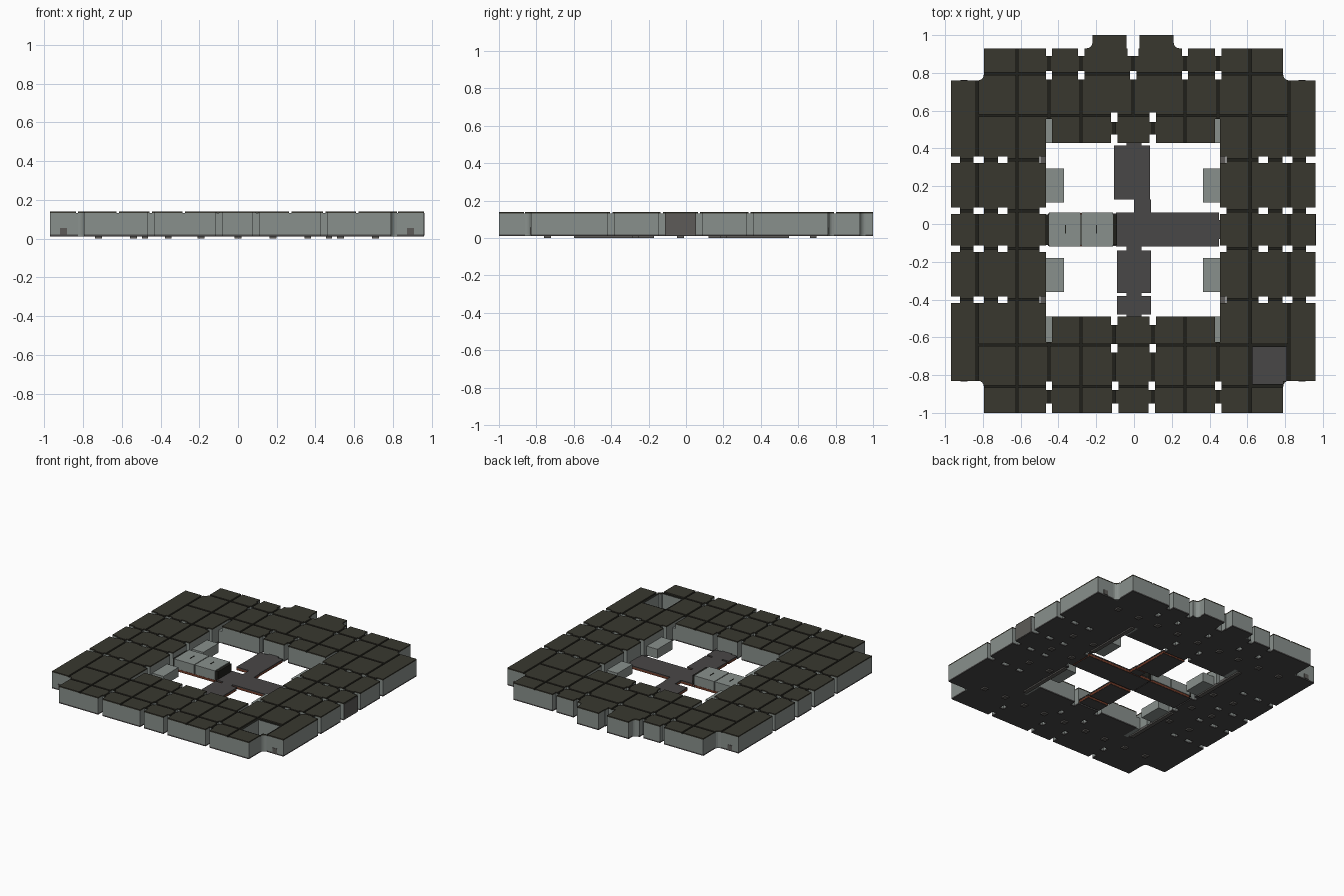
import bpy, bmesh, math

if "Cube" in bpy.data.objects:
    bpy.data.objects.remove(bpy.data.objects["Cube"])

def material(name, c):
    m = bpy.data.materials.new(name)
    m.diffuse_color = (*c, 1)
    m.use_nodes = True
    m.node_tree.nodes["Principled BSDF"].inputs["Base Color"].default_value = m.diffuse_color
    return m

WALL = material("wall_grey_green", (0.25, 0.28, 0.265))
ROOF = material("roof_olive", (0.040, 0.039, 0.028))
FLOOR = material("floor_grey", (0.066, 0.063, 0.063))
SEAM = material("seam_black", (0.014, 0.014, 0.011))
RUST = material("rust_red", (0.17, 0.045, 0.022))
HATCH = material("hatch_grey", (0.11, 0.105, 0.098))

def finish(name, bm, mats):
    me = bpy.data.meshes.new(name)
    bm.to_mesh(me)
    bm.free()
    for m in mats:
        me.materials.append(m)
    ob = bpy.data.objects.new(name, me)
    bpy.context.collection.objects.link(ob)
    return ob

def boxes(name, items, mat):
    """items: (x0, x1, y0, y1, z0, z1)"""
    bm = bmesh.new()
    for x0, x1, y0, y1, z0, z1 in items:
        vs = bmesh.ops.create_cube(bm, size=1)["verts"]
        for v in vs:
            v.co = ((x0 + x1) / 2 + v.co.x * (x1 - x0),
                    (y0 + y1) / 2 + v.co.y * (y1 - y0),
                    (z0 + z1) / 2 + v.co.z * (z1 - z0))
    return finish(name, bm, [mat])

# ---- plan of the ring: solid rectangles, holes and roof seams (x0, x1, y0, y1)
solid = [(-.97, .96, -.83, .76), (-.795, .79, -1, .93),
         (-.22, -.04, .9, 1), (.03, .21, .9, 1)]
ledges = [(-.465, -.435, .43, .555), (.43, .455, .43, .555),
          (-.465, -.435, -.625, -.49), (.43, .455, -.625, -.49)]
holes = [(-.465, .455, -.49, .43), (-.035, .025, .89, 1)] + ledges
H = .017
ROWS = (.34, .07, -.13, -.40)
for y in ROWS:                                   # gaps between side rooms
    for a, b in ((-.97, -.92), (-.85, -.795), (-.72, -.67), (-.5, -.465)):
        holes.append((a, b, y - H, y + H))
        holes.append((-b - .01, -a - .01, y - H, y + H))
for x in (-.45, -.28, -.005, .27, .445):         # back row gaps
    holes.append((x - H, x + H, .765, .81))
    if abs(x) > .1:
        holes.append((x - H, x + H, .89, .93))
for x in (-.45, -.1, .095, .445):                # front row gaps
    holes += [(x - H, x + H, -1, -.95), (x - H, x + H, -.88, -.835)]
for x in (-.105, .1):                            # courtyard gaps
    for a, b in ((.54, .59), (.43, .475), (-.535, -.49), (-.68, -.635)):
        holes.append((x - H, x + H, a, b))

G = .006
seams = []
for x in (-.83, .82):
    seams.append((x - G, x + G, -.83, .76))
for x in (-.62, .615):
    seams.append((x - G, x + G, -1, .93))
for x in (-.45, -.28, .27, .445):
    seams += [(x - G, x + G, -1, -.49), (x - G, x + G, .43, .93)]
for x in (-.105, .1):
    seams += [(x - G, x + G, -1, -.49), (x - G, x + G, .43, .575)]
seams.append((-.005 - G, -.005 + G, .575, .93))
for y in (.795, -.86):
    seams.append((-.8, .8, y - G, y + G))
for y in (.575, -.64):
    seams.append((-.83, .82, y - G, y + G))
for y in ROWS:
    seams.append((-.97, .96, y - G, y + G))

open_room = (.621, .814, -.854, -.646)           # the room without a roof
room_inner = (.627, .808, -.848, -.652)

def within(rects, x, y):
    return any(a < x < b and c < y < d for a, b, c, d in rects)

def in_plan(x, y):
    return within(solid, x, y) and not within(holes, x, y)

rects = solid + holes + seams + [open_room, room_inner]
XS = sorted({round(v, 4) for r in rects for v in r[:2]})
YS = sorted({round(v, 4) for r in rects for v in r[2:]})

def plan_slab(name, z0, z1, inside, side, top):
    """Extrude every grid cell of the plan that passes the test."""
    nx, ny = len(XS) - 1, len(YS) - 1
    on = {(i, j) for i in range(nx) for j in range(ny)
          if inside((XS[i] + XS[i + 1]) / 2, (YS[j] + YS[j + 1]) / 2)}
    bm = bmesh.new()
    cache = {}

    def vert(i, j, z):
        if (i, j, z) not in cache:
            cache[i, j, z] = bm.verts.new((XS[i], YS[j], z))
        return cache[i, j, z]

    for i, j in on:
        c = [(i, j), (i + 1, j), (i + 1, j + 1), (i, j + 1)]
        bm.faces.new([vert(*p, z1) for p in c]).material_index = 1
        bm.faces.new([vert(*p, z0) for p in reversed(c)])
        for k, n in enumerate(((i, j - 1), (i + 1, j), (i, j + 1), (i - 1, j))):
            if n not in on:
                p, q = c[k], c[(k + 1) % 4]
                bm.faces.new([vert(*p, z0), vert(*q, z0), vert(*q, z1), vert(*p, z1)])
    return finish(name, bm, [side, top])

plan_slab("ring_floor", .01, .02, in_plan, FLOOR, FLOOR)
plan_slab("ring_walls", .02, .131, lambda x, y: in_plan(x, y)
          and not within([room_inner], x, y), WALL, SEAM)
plan_slab("ring_roof_panels", .131, .14, lambda x, y: in_plan(x, y)
          and not within(seams + [open_room], x, y), ROOF, ROOF)

# ---- curved fillets in the outer corners
def fillet(name, cx, cy, sx, sy, r=.03):
    for part, z0, z1, mat in (("wall", .01, .131, WALL), ("roof", .131, .14, ROOF)):
        bm = bmesh.new()
        pts = [(0, 0)] + [(r - r * math.cos(t * math.pi / 8), r - r * math.sin(t * math.pi / 8))
                          for t in range(5)]
        f = bm.faces.new([bm.verts.new((cx + sx * a, cy + sy * b, z0)) for a, b in pts])
        ext = bmesh.ops.extrude_face_region(bm, geom=[f])["geom"]
        for v in ext:
            if isinstance(v, bmesh.types.BMVert):
                v.co.z = z1
        bmesh.ops.recalc_face_normals(bm, faces=bm.faces)
        finish(name + "_" + part, bm, [mat])

for n, (cx, cy, sx, sy) in enumerate([
        (-.795, .76, -1, 1), (.79, .76, 1, 1), (-.795, -.83, -1, -1), (.79, -.83, 1, -1),
        (-.22, .93, -1, 1), (.21, .93, 1, 1)]):
    fillet(f"corner_fillet_{n}", cx, cy, sx, sy)

# ---- courtyard: corner ledges, side boxes, roofed west passage
boxes("corner_ledges", [(*r, .01, .10) for r in ledges], WALL)
boxes("side_boxes", [(a, b, c, d, .01, .08) for a, b in ((-.465, -.37), (.365, .455))
                     for c, d in ((.115, .295), (-.36, -.18))], WALL)
boxes("west_passage", [(-.45, -.283, -.12, .06, .03, .10),
                       (-.277, -.11, -.12, .06, .03, .10)], WALL)
boxes("west_passage_seam", [(-.465, -.09, -.11, .05, .03, .095)], SEAM)
boxes("west_passage_slots", [(-.365, -.36, -.05, -.005, .1, .103),
                             (-.2, -.195, -.05, -.005, .1, .103)], SEAM)

# ---- open courtyard decks with rust skirts
decks = [(-.095, .45, -.12, .06), (0, .09, .06, .13), (-.105, .085, .13, .415),
         (-.09, .09, -.365, -.14), (-.09, .09, -.48, -.38)]
necks = [(-.04, .04, .41, .44), (-.04, .04, -.145, -.115), (-.04, .04, -.385, -.36),
         (-.04, .04, -.5, -.475), (.44, .46, -.08, .02)]
boxes("courtyard_decks", [(*r, .028, .036) for r in decks + necks], FLOOR)
boxes("deck_skirts", [(a + .002, b - .002, c + .002, d - .002, .012, .028)
                      for a, b, c, d in decks + [(-.45, -.11, -.12, .06)]], RUST)
boxes("deck_undersides", [(a + .004, b - .004, c + .004, d - .004, .01, .012)
                          for a, b, c, d in decks + [(-.46, -.09, -.12, .06)]], FLOOR)

# ---- hatches on the outside walls
boxes("corner_hatches", [(x - .018, x + .018, y - .002, y + .002, .02, .055)
                         for x in (-.9, .89) for y in (-.831, .761)], HATCH)
boxes("east_gate", [(.956, .963, -.113, .053, .015, .131)], HATCH)

# ---- feet and rails under the floor
feet = [(x, y) for x in (-.72, -.54, .53, .71) for y in (.68, .2, -.03, -.27, -.74)]
feet += [(x, y) for x in (-.36, -.19, 0, .18, .36) for y in (.68, -.74)]
boxes("floor_feet", [(x - .018, x + .018, y - .018, y + .018, 0, .01) for x, y in feet], HATCH)
boxes("floor_rails", [(x - .015, x + .015, c, d, 0, .01) for x in (-.48, .47)
                      for c, d in ((.12, .55), (-.6, -.17))], HATCH)
